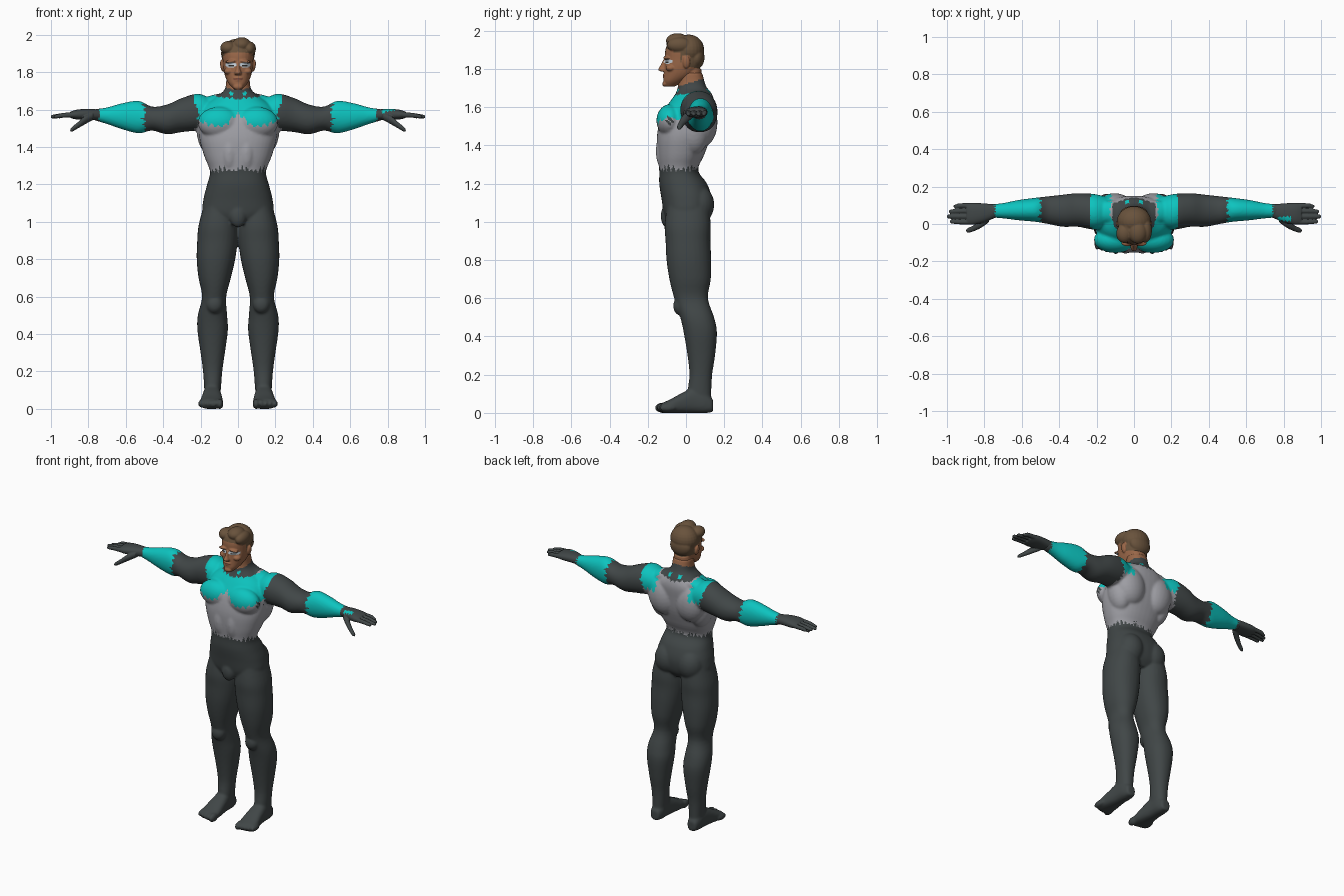
import bpy, bmesh, math
from mathutils import Matrix, Vector

if "Cube" in bpy.data.objects:
    bpy.data.objects.remove(bpy.data.objects["Cube"])

COLOURS = {
    "charcoal_suit": (.052, .062, .063),
    "teal_panel": (.004, .55, .52),
    "silver_panel": (.35, .35, .38),
    "skin": (.32, .135, .065),
    "lip": (.23, .08, .05),
    "brown_hair": (.14, .085, .045),
    "pale_eye_mark": (.6, .68, .75),
    "dark_eye": (.03, .025, .02),
}
MATS = {}
for label, rgb in COLOURS.items():
    mat = bpy.data.materials.new(label)
    mat.use_nodes = True
    mat.diffuse_color = (*rgb, 1)
    shader = mat.node_tree.nodes["Principled BSDF"]
    shader.inputs["Base Color"].default_value = (*rgb, 1)
    shader.inputs["Roughness"].default_value = .7
    MATS[label] = mat

PLACE = {
    "x": lambda t, a, b: (t, a, b),
    "y": lambda t, a, b: (a, t, b),
    "z": lambda t, a, b: (a, b, t),
}


def spline(rows, steps=4):
    """Catmull-Rom rows between the given stations."""
    out = []
    for i in range(len(rows) - 1):
        quad = [Vector(rows[min(max(i + k, 0), len(rows) - 1)]) for k in (-1, 0, 1, 2)]
        p, q, r, s = quad
        for k in range(steps):
            t = k / steps
            out.append((2 * q + (r - p) * t + (2 * p - 5 * q + 4 * r - s) * t * t
                        + (3 * q - p - 3 * r + s) * t ** 3) / 2)
    return out + [Vector(rows[-1])]


def loft(bm, axis, rows, side=1, power=2.3, n=28):
    """Rounded sections along an axis; each row is station, low/high, low/high."""
    rings = []
    for t, a0, a1, b0, b1 in spline(rows):
        ring = []
        for k in range(n):
            c, s = math.cos(math.tau * k / n), math.sin(math.tau * k / n)
            a = (a0 + a1) / 2 + (a1 - a0) / 2 * math.copysign(abs(c) ** (2 / power), c)
            b = (b0 + b1) / 2 + (b1 - b0) / 2 * math.copysign(abs(s) ** (2 / power), s)
            x, y, z = PLACE[axis](t, a, b)
            ring.append(bm.verts.new((x * side, y, z)))
        rings.append(ring)
    for lower, upper in zip(rings, rings[1:]):
        for k in range(n):
            j = (k + 1) % n
            bm.faces.new((lower[k], lower[j], upper[j], upper[k]))
    bm.faces.new(rings[0])
    bm.faces.new(rings[-1])


def blob(bm, centre, radii, side=1, tilt=0):
    """Ellipsoid muscle or lump."""
    place = Matrix.Translation((centre[0] * side, centre[1], centre[2]))
    turn = Matrix.Rotation(tilt * side, 4, "Y")
    size = Matrix.Diagonal((*radii, 1))
    bmesh.ops.create_uvsphere(bm, u_segments=24, v_segments=14, radius=1,
                              matrix=place @ turn @ size)


def finish(name, bm, voxel, smoothing, paint):
    """Fuse the volumes into one skin and colour its faces by rule."""
    bmesh.ops.recalc_face_normals(bm, faces=bm.faces[:])
    mesh = bpy.data.meshes.new(name)
    bm.to_mesh(mesh)
    bm.free()
    obj = bpy.data.objects.new(name, mesh)
    bpy.context.scene.collection.objects.link(obj)
    fuse = obj.modifiers.new("Fuse", "REMESH")
    fuse.mode, fuse.voxel_size = "VOXEL", voxel
    soft = obj.modifiers.new("Soften", "SMOOTH")
    soft.factor, soft.iterations = .5, smoothing
    graph = bpy.context.evaluated_depsgraph_get()
    skin = bpy.data.meshes.new_from_object(obj.evaluated_get(graph))
    obj.modifiers.clear()
    obj.data = skin
    skin.name = name
    skin.materials.clear()
    labels = [paint(f.center, f.normal) for f in skin.polygons]
    used = sorted(set(labels))
    for label in used:
        skin.materials.append(MATS[label])
    for face, label in zip(skin.polygons, labels):
        face.material_index = used.index(label)
    skin.shade_smooth()
    return obj


def jag(t, height, width):
    """Uneven sawtooth for the torn panel edges."""
    tooth = abs((t / width) % 1 * 2 - 1)
    return height * tooth * (.7 + .3 * math.sin(t * 47))


def paint_body(c, n):
    x, y, z = abs(c.x), c.y, c.z
    around = math.atan2(c.x, -y) * .17
    if z < 1.265 + jag(around, .04, .028):
        return "charcoal_suit"
    # Sleeves
    arm_turn = math.atan2(z - 1.56, y - .07) * .08
    shoulder = .205 + max(0, z - 1.58) * .35 + jag(z + y, .022, .03)
    if x > .235 or (x > shoulder and z > 1.5):
        cuff = .49 + jag(arm_turn, .03, .04)
        wrist = .735 + jag(arm_turn, .02, .03)
        return "teal_panel" if cuff < x < wrist else "charcoal_suit"
    # Neck and collar
    if z > 1.73 + (y - .03) * .3 and x < .1:
        return "skin"
    if z > 1.65 + x * .15 + jag(x, .012, .03) and x < .115:
        return "teal_panel" if .025 < x < .045 and 1.675 < z < 1.695 else "charcoal_suit"
    # Chest yoke and shoulder-blade patches
    if y < .03:
        edge = 1.505 + max(0, .07 - x) * .9 + max(0, x - .16) * .5
        return "teal_panel" if z > edge + jag(x, .03, .035) else "silver_panel"
    patch = x > .115 + jag(z, .025, .035) and z > 1.545 + jag(x, .03, .03)
    return "teal_panel" if patch else "silver_panel"


# Body: torso, limbs and feet fused together
body = bmesh.new()
loft(body, "z", [
    (.99, -.10, .10, -.09, .09), (1.04, -.185, .185, -.115, .125),
    (1.12, -.185, .185, -.128, .135), (1.2, -.165, .165, -.14, .11),
    (1.27, -.15, .15, -.14, .063), (1.35, -.18, .18, -.15, .095),
    (1.45, -.207, .207, -.152, .13), (1.55, -.205, .205, -.13, .145),
    (1.62, -.18, .18, -.09, .15), (1.67, -.115, .115, -.055, .135),
    (1.71, -.07, .07, -.042, .105), (1.78, -.062, .062, -.035, .085)], n=40)
blob(body, (0, -.10, 1.03), (.045, .032, .06))
for side in (1, -1):
    # Chest, back, trapezius, seat and belly muscles
    blob(body, (.1, -.085, 1.53), (.115, .07, .085), side)
    blob(body, (.105, .085, 1.52), (.105, .08, .13), side, .2)
    blob(body, (.15, .04, 1.47), (.07, .08, .12), side, .15)
    blob(body, (.11, .065, 1.645), (.12, .06, .038), side, .2)
    blob(body, (.085, .065, 1.09), (.085, .083, .1), side)
    blob(body, (.045, -.115, 1.37), (.045, .043, .1), side)
    loft(body, "x", [
        (.13, -.01, .14, 1.51, 1.65), (.21, -.03, .16, 1.49, 1.685),
        (.3, -.015, .165, 1.48, 1.662), (.38, -.015, .157, 1.468, 1.627),
        (.46, 0, .148, 1.488, 1.616), (.53, .012, .14, 1.473, 1.647),
        (.62, .02, .128, 1.495, 1.634), (.7, .03, .112, 1.523, 1.612),
        (.77, .035, .105, 1.543, 1.602)], side, 2.1)
    loft(body, "z", [
        (.03, .1, .175, .04, .13), (.1, .092, .18, .01, .132),
        (.2, .084, .187, .018, .137), (.3, .07, .2, .008, .152),
        (.42, .054, .217, -.012, .162), (.5, .058, .215, -.03, .147),
        (.6, .063, .192, -.062, .115), (.7, .038, .211, -.087, .13),
        (.8, .015, .221, -.102, .132), (.9, .002, .218, -.107, .128),
        (.98, .003, .211, -.112, .13), (1.08, .02, .185, -.1, .12)], side, 2.2)
    blob(body, (.125, -.03, .56), (.045, .037, .05), side)
    loft(body, "y", [
        (-.125, .085, .205, 0, .052), (-.08, .08, .203, -.001, .072),
        (-.02, .085, .193, -.001, .105), (.04, .092, .185, -.001, .13),
        (.1, .095, .18, -.001, .11), (.142, .108, .168, .005, .07)], side, 2.6)
    for k in range(5):
        blob(body, (.097 + .0255 * k, -.122 + .006 * k, .027),
             (.019 - .0015 * k, .042, .028 - .002 * k), side)
finish("suited_body", body, .0075, 5, paint_body)


# Gloved hands
def paint_glove(c, n):
    mark = c.x > 0 and n.z > .3 and abs(c.x - .805) < .035
    return "teal_panel" if mark and abs(c.y - .028) < .006 + jag(c.x, .015, .02) else "charcoal_suit"


for side, label in ((1, "left_glove"), (-1, "right_glove")):
    hand = bmesh.new()
    loft(hand, "x", [
        (.735, .036, .104, 1.545, 1.6), (.8, .01, .11, 1.546, 1.604),
        (.86, -.004, .113, 1.547, 1.6), (.895, 0, .11, 1.555, 1.59)], side)
    for k, tip in enumerate((.965, .99, 1.001, .985)):
        y, drift = .098 - .029 * k, .094 - .027 * k
        loft(hand, "x", [
            (.86, y - .014, y + .014, 1.558, 1.588),
            (.93, y - .013, y + .013, 1.557, 1.583),
            (tip - .012, drift - .011, drift + .011, 1.553, 1.573),
            (tip, drift - .005, drift + .005, 1.556, 1.568)], side, 2, 14)
    loft(hand, "x", [
        (.775, .01, .05, 1.545, 1.585), (.82, -.022, .02, 1.52, 1.565),
        (.86, -.04, -.008, 1.497, 1.53), (.885, -.047, -.02, 1.483, 1.51),
        (.897, -.043, -.028, 1.483, 1.497)], side, 2, 16)
    finish(label, hand, .0035, 3, paint_glove)


def paint_head(c, n):
    x, y, z = abs(c.x), c.y, c.z
    ear = x > .079 and -.022 < y < .024 and z < 1.87
    # Hairline drops from brow to sideburn to nape
    if y < -.065:
        line = 1.908 - x * .1
    elif y < -.03:
        line = 1.885
    elif y < 0:
        line = 1.835
    else:
        line = 1.815 - y * .2
    if z > line and not ear:
        return "brown_hair"
    if y < -.07:
        eye = math.hypot((x - .036) / .017, (z - 1.834) / .0055)
        mark = math.hypot((x - .038) / .031, (z - 1.839) / .013)
        if eye < 1:
            return "dark_eye"
        if mark < 1:
            return "pale_eye_mark"
        if y < -.108 and math.hypot(x / .025, (z - 1.763) / .006) < 1:
            return "lip"
    return "skin"


# Head with face features and swept hair
head = bmesh.new()
loft(head, "z", [
    (1.708, -.022, .022, -.108, -.06), (1.735, -.047, .047, -.118, -.01),
    (1.77, -.066, .066, -.115, .045), (1.81, -.077, .077, -.112, .075),
    (1.85, -.081, .081, -.11, .088), (1.9, -.084, .084, -.108, .09),
    (1.94, -.076, .076, -.09, .083), (1.965, -.045, .045, -.05, .05)], power=2.2)
loft(head, "z", [(1.71, -.06, .06, -.03, .085), (1.8, -.058, .058, -.03, .08)])
loft(head, "z", [
    (1.786, -.017, .017, -.13, -.09), (1.796, -.019, .019, -.146, -.09),
    (1.82, -.011, .011, -.133, -.09), (1.85, -.009, .009, -.118, -.09)], n=16)
blob(head, (0, -.11, 1.722), (.026, .014, .016))
blob(head, (0, -.11, 1.769), (.026, .012, .006))
blob(head, (0, -.109, 1.757), (.022, .012, .006))
for side in (1, -1):
    blob(head, (.036, -.1, 1.858), (.034, .019, .009), side, .12)
    blob(head, (.05, -.08, 1.805), (.025, .027, .018), side)
    blob(head, (.084, .002, 1.835), (.011, .019, .033), side, .15)
for centre, radii in (
        ((0, .015, 1.9), (.091, .08, .08)), ((-.052, -.05, 1.93), (.043, .052, .037)),
        ((.02, -.045, 1.947), (.05, .06, .04)), ((.06, -.035, 1.925), (.036, .065, .04)),
        ((0, .055, 1.86), (.075, .042, .06))):
    blob(head, centre, radii)
finish("head", head, .004, 4, paint_head)
